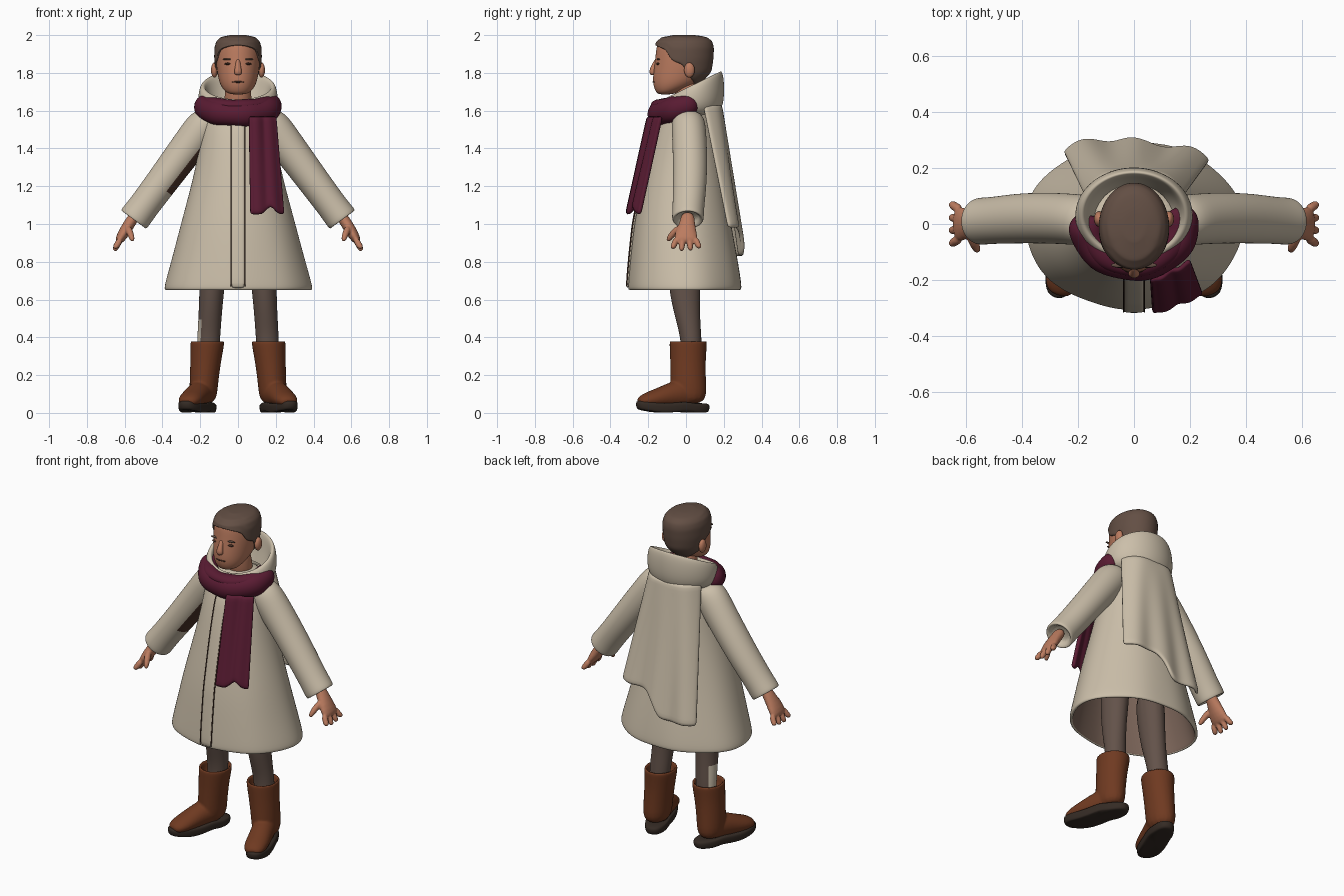
import bpy, bmesh, math
from mathutils import Vector

cube = bpy.data.objects.get("Cube")
if cube:
    bpy.data.objects.remove(cube)


def material(name, *rgb):
    m = bpy.data.materials.new(name)
    m.use_nodes = True
    m.diffuse_color = (*rgb, 1)
    m.node_tree.nodes["Principled BSDF"].inputs["Base Color"].default_value = (*rgb, 1)
    return m


CREAM = material("cream_wool", 0.60, 0.52, 0.40)
LINING = material("taupe_lining", 0.20, 0.13, 0.10)
SCARF = material("burgundy_knit", 0.10, 0.011, 0.032)
SKIN = material("skin", 0.50, 0.20, 0.115)
HAIR = material("brown_hair", 0.125, 0.078, 0.058)
PANTS = material("brown_trousers", 0.125, 0.085, 0.068)
LEATHER = material("brown_leather", 0.16, 0.042, 0.015)
SOLE = material("dark_sole", 0.035, 0.024, 0.018)
SHADE = material("dark_brown", 0.075, 0.034, 0.022)


def table(rows, z):
    """Linear lookup in rows of (key, values...)."""
    for lo, hi in zip(rows, rows[1:]):
        if z <= hi[0]:
            k = max(0, (z - lo[0]) / (hi[0] - lo[0]))
            return [p + (q - p) * k for p, q in zip(lo[1:], hi[1:])]
    return list(rows[-1][1:])


def loft(bm, secs, ref=(0, 1, 0), axis=None, n=16, caps=(True, True), power=1.0):
    """Skin elliptical sections (x, y, z, ra, rb) along a path."""
    pts = [Vector(s[:3]) for s in secs]
    rings = []
    for i, s in enumerate(secs):
        d = Vector(axis) if axis else pts[min(i + 1, len(pts) - 1)] - pts[max(i - 1, 0)]
        d.normalize()
        b = (Vector(ref) - d * d.dot(Vector(ref))).normalized()
        a = b.cross(d)
        ring = []
        for j in range(n):
            t = math.tau * j / n
            c, q = math.cos(t), math.sin(t)
            c, q = (math.copysign(abs(v) ** power, v) for v in (c, q))
            ring.append(bm.verts.new(pts[i] + a * c * s[3] + b * q * s[4]))
        rings.append(ring)
    skin(bm, rings)
    for k in (0, -1):
        if caps[k]:
            bm.faces.new(rings[k])


def skin(bm, rings):
    for r, q in zip(rings, rings[1:]):
        for j in range(len(r)):
            k = (j + 1) % len(r)
            bm.faces.new((r[j], r[k], q[k], q[j]))


def finish(bm, name, *mats, subsurf=2, solid=0, offset=0, voxel=0, rule=None):
    bmesh.ops.recalc_face_normals(bm, faces=bm.faces)
    for f in bm.faces:
        f.smooth = True
        if rule:
            f.material_index = int(rule(f.calc_center_median(), f.normal))
    me = bpy.data.meshes.new(name)
    bm.to_mesh(me)
    bm.free()
    ob = bpy.data.objects.new(name, me)
    bpy.context.collection.objects.link(ob)
    for m in mats:
        me.materials.append(m)
    if solid:
        mod = ob.modifiers.new("thickness", "SOLIDIFY")
        mod.thickness, mod.offset = solid, offset
        mod.material_offset = len(mats) - 1
    if subsurf:
        mod = ob.modifiers.new("smooth", "SUBSURF")
        mod.levels = mod.render_levels = subsurf
    if voxel:
        mod = ob.modifiers.new("blend", "REMESH")
        mod.mode, mod.voxel_size, mod.use_smooth_shade = "VOXEL", voxel, True
    return ob


def limb(name, secs, mat, **kw):
    bm = bmesh.new()
    loft(bm, secs, **kw)
    return finish(bm, name, mat)


def sheet(name, f, nu, nv, mat, thick):
    """Cloth panel from f(u, v), u in -1..1 across and v in 0..1 downwards."""
    bm = bmesh.new()
    g = [[bm.verts.new(f(2 * i / nu - 1, j / nv)) for i in range(nu + 1)] for j in range(nv + 1)]
    for j in range(nv):
        for i in range(nu):
            bm.faces.new((g[j][i], g[j][i + 1], g[j + 1][i + 1], g[j + 1][i]))
    return finish(bm, name, mat, subsurf=1, solid=thick)


def blob(name, loc, size, mat):
    bm = bmesh.new()
    bmesh.ops.create_uvsphere(bm, u_segments=16, v_segments=10, radius=1)
    for v in bm.verts:
        v.co = Vector(loc) + Vector(p * q for p, q in zip(v.co, size))
    return finish(bm, name, mat, subsurf=0)


# Coat body: height, centre y, half width, half depth
COAT = [(0.65, -0.005, 0.395, 0.302), (0.68, -0.005, 0.392, 0.302), (0.82, -0.01, 0.352, 0.285),
        (1.0, -0.018, 0.305, 0.258), (1.2, -0.015, 0.25, 0.222), (1.35, -0.01, 0.215, 0.195),
        (1.5, 0.0, 0.195, 0.165), (1.6, 0.01, 0.18, 0.125), (1.65, 0.015, 0.13, 0.10)]
bm = bmesh.new()
loft(bm, [(0, cy, z, rx, ry) for z, cy, rx, ry in COAT], axis=(0, 0, 1), n=32, caps=(False, True))
for v in bm.verts:
    k = 1 + 0.016 * math.sin(7 * math.atan2(v.co.y, v.co.x) + 0.6) * max(0, 1.4 - v.co.z)
    v.co.x *= k
    v.co.y *= k
finish(bm, "coat_body", CREAM, LINING, solid=0.02, offset=-1)


# Button placket with dark seams
def front(x, z):
    cy, rx, ry = table(COAT, z)
    return cy - ry * math.sqrt(1 - (x / rx) ** 2)


def strip(x0, half, out):
    def f(u, v):
        x, z = x0 + u * half, 1.55 - 0.89 * v
        return x, front(x, z) - out, z
    return f


sheet("placket", strip(0, 0.036, 0.004), 4, 16, CREAM, 0.016)
for x in (-0.037, 0.037):
    sheet("placket_seam", strip(x, 0.003, 0.009), 1, 16, SHADE, 0.008)


# Back cape hanging from the hood, one side longer
def cape(u, v):
    hem = 0.83 + 0.15 / (1 + math.exp(-18 * (u - 0.08))) + 0.05 * math.exp(-(u / 0.12) ** 2)
    z = 1.63 + (hem - 1.63) * v
    fall = (1.63 - z) / 0.8
    x = u * (0.17 + 0.10 * fall) + 0.02 * fall
    y = 0.18 + 0.12 * fall - (0.09 - 0.045 * fall) * u ** 4 + 0.012 * fall * math.cos(u * 8)
    return x, y, z


sheet("back_cape", cape, 24, 20, CREAM, 0.022)

# Hood: bowl with a rim that rises to the back; pairs of height fraction and scale
bm = bmesh.new()
rings = []
for h, k in [(0, 0.72), (0.1, 0.93), (0.35, 1.03), (0.7, 1.03), (0.93, 0.98), (1, 0.91),
             (0.93, 0.84), (0.6, 0.79), (0.25, 0.66)]:
    ring = []
    for j in range(32):
        t = math.tau * j / 32
        x, y = 0.205 * k * math.cos(t), 0.03 + 0.168 * k * math.sin(t)
        top = 1.722 + 0.50 * y
        ring.append(bm.verts.new((x, y, 1.575 + (top - 1.575) * h)))
    rings.append(ring)
skin(bm, rings)
finish(bm, "hood", CREAM)


# Scarf: two wraps across the front and a hanging tail with a notched end
def wrap(name, rx, ry, z, drop, ra, rb):
    secs = []
    for i in range(15):
        t = math.pi * (0.93 + 1.2 * i / 14)
        k = 0.55 if i in (0, 14) else 1 + 0.08 * math.sin(i * 1.9)
        secs.append((rx * math.cos(t), ry * math.sin(t), z + drop * math.sin(t), ra * k, rb * k))
    limb(name, secs, SCARF, ref=(0, 0, 1))


wrap("scarf_wrap", 0.182, 0.15, 1.625, 0.045, 0.056, 0.064)
wrap("scarf_fold", 0.16, 0.145, 1.655, 0.03, 0.045, 0.034)


def tail(u, v):
    z = 1.57 - (0.52 - 0.045 * max(0, 1 - abs(u - 0.2) * 2)) * v
    x = 0.13 + 0.025 * v + u * (0.072 + 0.018 * v)
    y = -0.17 - 0.115 * v + 0.035 * u + 0.006 * math.cos(u * 7)
    return x, y, z


sheet("scarf_tail", tail, 12, 14, SCARF, 0.024)

# Head and neck
HEAD = [(1.685, -0.11, 0.04, 0.035), (1.70, -0.095, 0.07, 0.066), (1.74, -0.055, 0.098, 0.122),
        (1.80, -0.025, 0.111, 0.15), (1.87, -0.014, 0.119, 0.15), (1.93, -0.01, 0.118, 0.149),
        (1.962, -0.01, 0.108, 0.14), (1.983, -0.01, 0.085, 0.112), (1.992, -0.01, 0.035, 0.05)]
limb("head", [(0, cy, z, rx, ry) for z, cy, rx, ry in HEAD], SKIN, axis=(0, 0, 1), n=24)
limb("neck", [(0, 0.03, 1.6, 0.08, 0.075), (0, 0.01, 1.68, 0.07, 0.07), (0, 0, 1.77, 0.07, 0.07)], SKIN)
limb("nose", [(0, -0.15, 1.875, 0.012, 0.012), (0, -0.168, 1.84, 0.013, 0.014),
              (0, -0.18, 1.805, 0.023, 0.019), (0, -0.172, 1.788, 0.016, 0.014)], SKIN)
blob("mouth", (0, -0.165, 1.752), (0.034, 0.012, 0.006), SHADE)

# Hair shell with a hairline that drops towards the back
HAIRLINE = [(-1, 1.945), (-0.6, 1.92), (-0.42, 1.865), (0, 1.845), (0.25, 1.79), (1, 1.73)]
bm = bmesh.new()
rings = []
for i in range(18):
    h = max(0, i - 1) / 16
    ring = []
    for j in range(40):
        t = math.tau * j / 40
        low = table(HAIRLINE, math.sin(t))[0]
        z = low + (1.992 - low) * (1 - (1 - h) ** 1.6)
        cy, rx, ry = table(HEAD, z)
        k = 0.95 if i == 0 else 1.065
        ring.append(bm.verts.new((rx * k * math.cos(t), cy + ry * k * math.sin(t), z + 0.009 * h)))
    rings.append(ring)
skin(bm, rings)
bm.faces.new(rings[-1])
finish(bm, "hair", HAIR, subsurf=1)

for s, side in ((1, "left_"), (-1, "right_")):
    # Face details
    blob(side + "ear", (s * 0.125, 0.018, 1.815), (0.018, 0.028, 0.04), SKIN)
    blob(side + "eye", (s * 0.05, -0.148, 1.848), (0.022, 0.009, 0.006), SHADE)
    blob(side + "brow", (s * 0.052, -0.147, 1.872), (0.03, 0.009, 0.005), HAIR)

    # Sleeve with turned-in cuff; the right one has a dark patch underneath
    arm = [(0.12, 0.012, 1.575, 0.06, 0.07), (0.165, 0.012, 1.54, 0.098, 0.092),
           (0.23, 0.018, 1.455, 0.095, 0.092), (0.32, 0.022, 1.335, 0.09, 0.092),
           (0.42, 0.02, 1.2, 0.085, 0.09), (0.51, 0.012, 1.08, 0.082, 0.084),
           (0.548, 0.01, 1.03, 0.087, 0.086), (0.555, 0.01, 1.02, 0.08, 0.08),
           (0.548, 0.01, 1.03, 0.06, 0.06), (0.53, 0.01, 1.055, 0.055, 0.055)]
    bm = bmesh.new()
    loft(bm, [(s * p[0], *p[1:]) for p in arm], axis=(0.59 * s, 0, -0.8), n=20)
    finish(bm, side + "sleeve", CREAM, SHADE,
           rule=lambda c, d: c.x < -0.2 and 1.2 < c.z < 1.45 and d.z < -0.35 and d.y < 0.3)

    # Hand: palm, four spread fingers and thumb blended together
    bm = bmesh.new()
    parts = [[(0.535, 0.01, 1.06, 0.032, 0.038), (0.57, 0.008, 1.01, 0.032, 0.04),
              (0.6, 0, 0.96, 0.033, 0.06), (0.628, 0, 0.915, 0.026, 0.068), (0.634, 0, 0.9, 0.014, 0.055)],
             [(0.585, -0.03, 0.985, 0.02, 0.02), (0.57, -0.07, 0.95, 0.019, 0.019),
              (0.56, -0.092, 0.92, 0.015, 0.015), (0.557, -0.097, 0.908, 0.007, 0.007)]]
    for i in range(4):
        y = -0.051 + 0.034 * i
        end = 0.852 + 0.012 * abs(i - 1.4)
        parts.append([(0.62, y, 0.925, 0.019, 0.018), (0.642, y * 1.25, 0.885, 0.018, 0.017),
                      (0.651, y * 1.4, end + 0.008, 0.015, 0.014), (0.653, y * 1.42, end, 0.007, 0.007)])
    for part in parts:
        loft(bm, [(s * p[0], *p[1:]) for p in part], n=10)
    finish(bm, side + "hand", SKIN, subsurf=1, voxel=0.006)

    # Trouser leg, with a pale patch outside the right calf
    leg = [(0.12, -0.01, 0.95, 0.085, 0.10), (0.138, -0.012, 0.66, 0.066, 0.086),
           (0.15, 0.012, 0.48, 0.062, 0.064), (0.156, 0.03, 0.38, 0.062, 0.055),
           (0.165, 0.03, 0.2, 0.055, 0.055)]
    bm = bmesh.new()
    loft(bm, [(s * p[0], *p[1:]) for p in leg], axis=(0, 0, -1))
    finish(bm, side + "leg", PANTS, CREAM, rule=lambda c, d: c.x < -0.19 and 0.38 < c.z < 0.46 and d.x < -0.7)

    # Boot: shaft with open top blended into a turned-out foot
    shaft = [(0.185, 0.015, 0.04, 0.072, 0.098), (0.182, 0.012, 0.15, 0.077, 0.096),
             (0.17, 0.01, 0.28, 0.083, 0.095), (0.162, 0.012, 0.365, 0.092, 0.102),
             (0.162, 0.012, 0.385, 0.09, 0.1), (0.162, 0.012, 0.38, 0.074, 0.084),
             (0.164, 0.012, 0.3, 0.066, 0.074)]
    foot = [(0.17, 0.05, 0.1, 0.06, 0.07), (0.19, -0.01, 0.105, 0.068, 0.08),
            (0.218, -0.085, 0.092, 0.066, 0.068), (0.24, -0.15, 0.078, 0.068, 0.052),
            (0.256, -0.205, 0.068, 0.064, 0.042), (0.269, -0.24, 0.06, 0.048, 0.028),
            (0.273, -0.252, 0.056, 0.025, 0.014)]
    bm = bmesh.new()
    loft(bm, [(s * p[0], *p[1:]) for p in shaft], axis=(0, 0, 1))
    loft(bm, [(s * p[0], *p[1:]) for p in foot], ref=(0, 0, 1))
    finish(bm, side + "boot", LEATHER, voxel=0.008)

    # Sole with a waist and a lifted toe
    bm = bmesh.new()
    toe = (0.333 * s, -0.943, 0)
    loft(bm, [(s * 0.215, -0.07, z, 0.07 * k, 0.205 * k)
              for z, k in ((0, 0.88), (0.003, 0.96), (0.02, 1), (0.045, 1), (0.052, 0.93))],
         ref=toe, axis=(0, 0, 1), n=28, power=0.8)
    for v in bm.verts:
        along = (v.co - Vector((s * 0.215, -0.07, 0))).dot(Vector(toe)) / 0.2
        v.co.z += 0.03 * max(0, along - 0.45) + 0.012 * math.exp(-((along + 0.25) / 0.2) ** 2)
    finish(bm, side + "sole", SOLE, subsurf=1)
